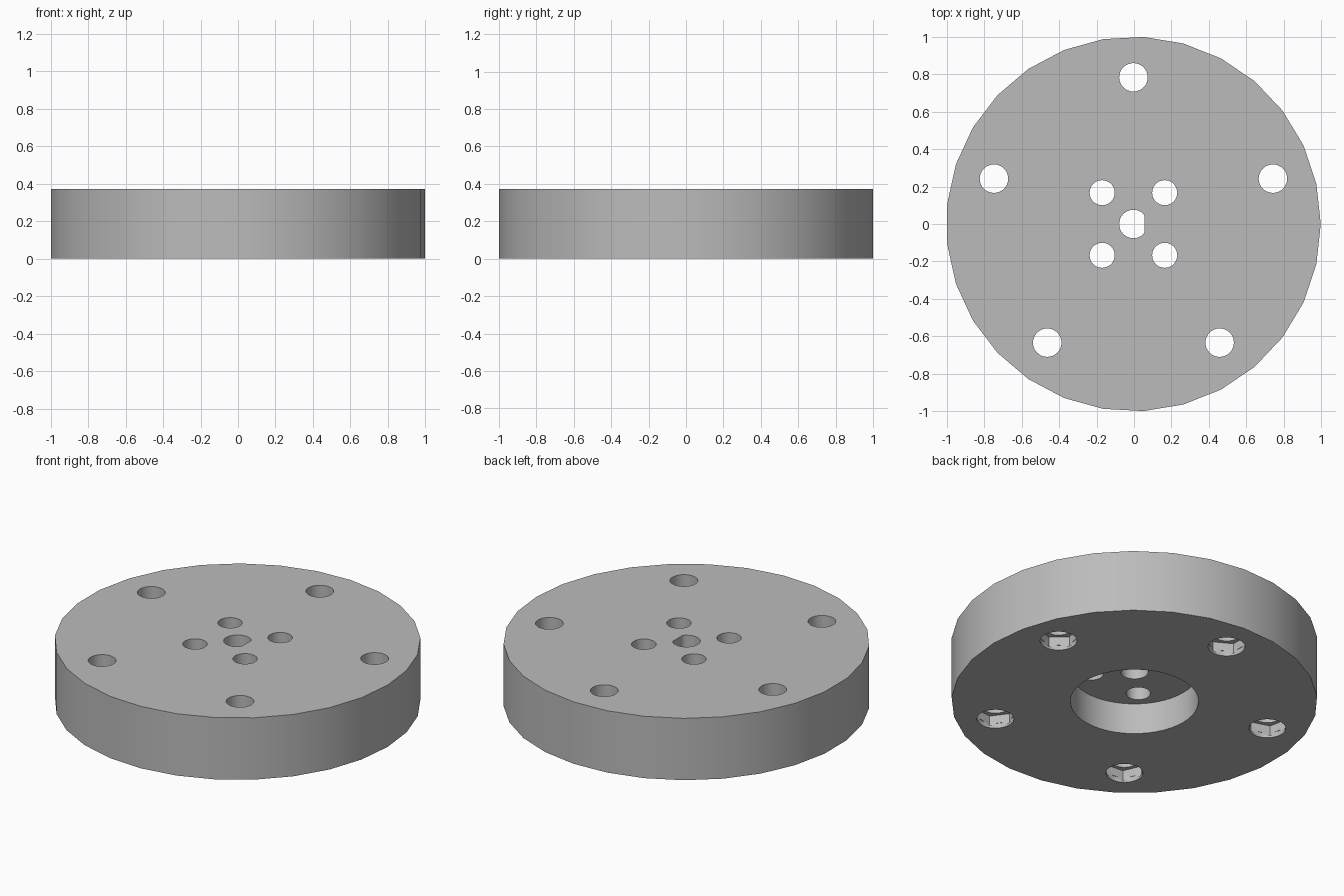
import bpy
import math

if "Cube" in bpy.data.objects:
    bpy.data.objects.remove(bpy.data.objects["Cube"])

HEIGHT = 0.373
CX = -0.003  # axis offset that centres the odd-sided rim

grey = bpy.data.materials.new("grey")
grey.diffuse_color = (0.5, 0.5, 0.5, 1)
grey.use_nodes = True
grey.node_tree.nodes["Principled BSDF"].inputs["Base Color"].default_value = grey.diffuse_color


def prism(name, x, y, radius, z0, z1, sides=32, turn=0.0):
    """Upright prism whose first corner points along the angle turn."""
    ring = [turn + 2 * math.pi * i / sides for i in range(sides)]
    verts = [(CX + x + radius * math.cos(a), y + radius * math.sin(a), z)
             for z in (z0, z1) for a in ring]
    faces = [tuple(reversed(range(sides))), tuple(range(sides, 2 * sides))]
    faces += [(i, (i + 1) % sides, sides + (i + 1) % sides, sides + i)
              for i in range(sides)]
    mesh = bpy.data.meshes.new(name)
    mesh.from_pydata(verts, [], faces)
    obj = bpy.data.objects.new(name, mesh)
    bpy.context.collection.objects.link(obj)
    return obj


def cut(target, cutter):
    bpy.context.view_layer.objects.active = target
    mod = target.modifiers.new("cut", 'BOOLEAN')
    mod.operation = 'DIFFERENCE'
    mod.solver = 'EXACT'
    mod.object = cutter
    bpy.ops.object.modifier_apply(modifier=mod.name)
    bpy.data.objects.remove(cutter)


# Main disc
disc = prism("wheel_disc", 0, 0, 1.0, 0, HEIGHT, sides=29)
disc.data.materials.append(grey)

# Round recess in the underside
cut(disc, prism("recess_cutter", 0, 0, 0.35, -0.1, 0.187, sides=48))

# D-shaped shaft hole: corners past the flat are pulled back onto it
shaft = prism("shaft_cutter", 0, 0, 0.076, 0.1, 0.5)
for v in shaft.data.vertices:
    v.co.x = min(v.co.x, 0.056)
cut(disc, shaft)

# Four mounting holes
for sx in (-1, 1):
    for sy in (-1, 1):
        cut(disc, prism("mount_cutter", sx * 0.167, sy * 0.167, 0.067, 0.1, 0.5))

# Five bolt holes, each with a round mouth and a hexagonal nut pocket below
for k in range(5):
    a = math.pi / 2 + k * 2 * math.pi / 5
    x, y = 0.783 * math.cos(a), 0.783 * math.sin(a)
    cut(disc, prism("bolt_cutter", x, y, 0.076, -0.1, 0.5))
    cut(disc, prism("mouth_cutter", x, y, 0.101, -0.1, 0.03))
    cut(disc, prism("nut_cutter", x, y, 0.113, 0.015, 0.08, sides=6, turn=a))

# Smooth round walls, sharp rims
bpy.ops.object.select_all(action='DESELECT')
disc.select_set(True)
bpy.context.view_layer.objects.active = disc
bpy.ops.object.shade_smooth_by_angle(angle=math.radians(30))
